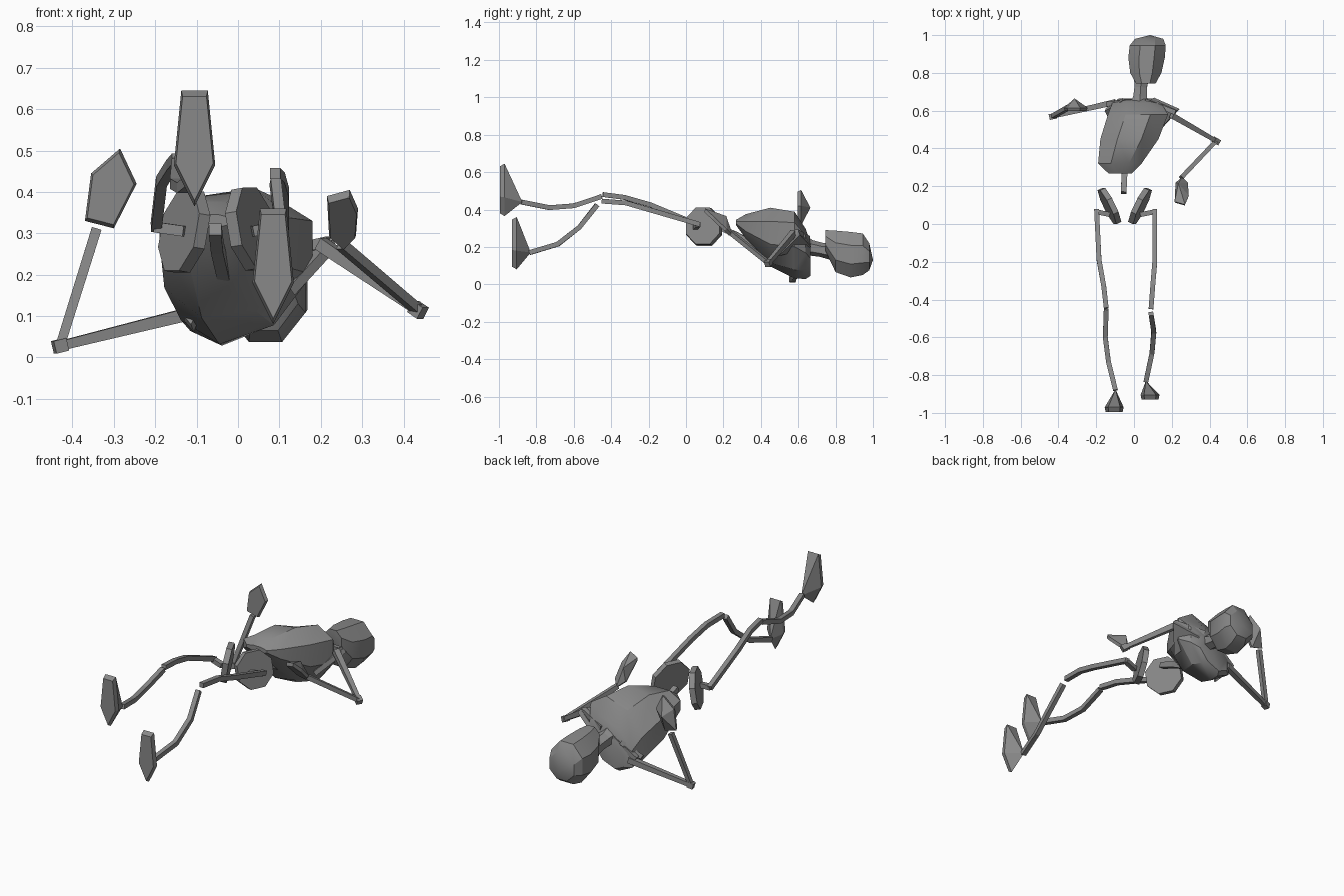
import bpy, bmesh
from math import sin, cos, pi, radians
from mathutils import Vector

cube = bpy.data.objects.get("Cube")
if cube:
    bpy.data.objects.remove(cube)

grey = bpy.data.materials.new("bone grey")
grey.use_nodes = True
grey.diffuse_color = (0.25, 0.25, 0.25, 1)
grey.node_tree.nodes["Principled BSDF"].inputs["Base Color"].default_value = (0.25, 0.25, 0.25, 1)


def skin(name, rings, tip=None, smooth=False):
    """Bridge equal rings of points; close the end with a cap or a tip."""
    bm = bmesh.new()
    loops = [[bm.verts.new(p) for p in ring] for ring in rings]
    n = len(loops[0])
    for a, b in zip(loops, loops[1:]):
        for i in range(n):
            j = (i + 1) % n
            bm.faces.new((a[i], a[j], b[j], b[i]))
    bm.faces.new(loops[0][::-1])
    if tip is None:
        bm.faces.new(loops[-1])
    else:
        apex = bm.verts.new(tip)
        for i in range(n):
            bm.faces.new((loops[-1][i], loops[-1][(i + 1) % n], apex))
    bmesh.ops.recalc_face_normals(bm, faces=bm.faces)
    mesh = bpy.data.meshes.new(name)
    bm.to_mesh(mesh)
    bm.free()
    mesh.materials.append(grey)
    ob = bpy.data.objects.new(name, mesh)
    bpy.context.collection.objects.link(ob)
    if smooth:
        bpy.ops.object.select_all(action='DESELECT')
        bpy.context.view_layer.objects.active = ob
        ob.select_set(True)
        bpy.ops.object.shade_smooth_by_angle(angle=radians(30))
    return ob


def body(name, sections, sides=8, **kw):
    """Sections across y: (y, left x, right x, low z, high z, sideways roll)."""
    k = 1 / cos(pi / sides)
    angles = [2 * pi * (i + 0.5) / sides for i in range(sides)]
    rings = []
    for y, x0, x1, z0, z1, roll in sections:
        ring = []
        for a in angles:
            dx = k * (x1 - x0) / 2 * cos(a)
            ring.append(((x0 + x1) / 2 + dx, y, (z0 + z1) / 2 + k * (z1 - z0) / 2 * sin(a) + roll * dx))
        rings.append(ring)
    return skin(name, rings, **kw)


def bone(name, points, radii, sides=4):
    """Faceted tube along a path."""
    pts = [Vector(p) for p in points]
    if not isinstance(radii, (list, tuple)):
        radii = [radii] * len(pts)
    rings = []
    for i, p in enumerate(pts):
        d = (pts[min(i + 1, len(pts) - 1)] - pts[max(i - 1, 0)]).normalized()
        up = Vector((0, 0, 1)) if abs(d.z) < 0.9 else Vector((0, 1, 0))
        u = d.cross(up).normalized()
        v = u.cross(d)
        rings.append([p + radii[i] * (u * cos(a) + v * sin(a))
                      for a in (2 * pi * (k + 0.5) / sides for k in range(sides))])
    return skin(name, rings)


def plate(name, points, thickness):
    """Thin flat slab from a planar outline."""
    pts = [Vector(p) for p in points]
    n = (pts[1] - pts[0]).cross(pts[2] - pts[0]).normalized() * thickness / 2
    return skin(name, [[p - n for p in pts], [p + n for p in pts]])


# Head, neck and rib cage
body("head", [(0.745, 0.01, 0.115, 0.18, 0.29, 0), (0.80, -0.02, 0.145, 0.065, 0.287, 0),
              (0.88, -0.03, 0.163, 0.037, 0.28, 0), (0.945, -0.023, 0.168, 0.05, 0.272, 0),
              (0.98, 0.005, 0.155, 0.075, 0.22, 0)], tip=(0.085, 1.0, 0.13), smooth=True)
bone("neck", [(0.03, 0.64, 0.2), (0.032, 0.67, 0.195), (0.035, 0.72, 0.185), (0.04, 0.78, 0.175)],
     [0.055, 0.042, 0.038, 0.045], 6)
body("rib_cage", [(0.268, -0.135, -0.01, 0.315, 0.345, 0), (0.32, -0.19, 0.04, 0.245, 0.375, 0),
                  (0.45, -0.178, 0.13, 0.105, 0.4, 0.15), (0.58, -0.138, 0.18, 0.055, 0.365, 0.35),
                  (0.64, -0.115, 0.145, 0.05, 0.275, 0.4), (0.665, -0.08, 0.1, 0.06, 0.21, 0.4)],
     smooth=True)

# Shoulder blades
plate("left_shoulder_blade", [(0.235, 0.605, 0.275), (0.1, 0.665, 0.21), (0.13, 0.49, 0.16)], 0.025)
plate("right_shoulder_blade", [(-0.152, 0.605, 0.12), (-0.06, 0.66, 0.2), (-0.11, 0.53, 0.07)], 0.025)
bone("left_collar_bone", [(0.06, 0.65, 0.245), (0.22, 0.59, 0.28)], 0.018)
bone("right_collar_bone", [(-0.01, 0.65, 0.21), (-0.14, 0.635, 0.12)], 0.018)

# Lower spine
bone("lower_spine", [(-0.055, 0.165, 0.31), (-0.05, 0.27, 0.265), (-0.03, 0.42, 0.18)], 0.021)

# Hip plates, sockets and legs
legs = {
    "left": dict(hip=(0.032, 0.095, 0.31), lean=1,
                 socket=[(0.035, 0.05, 0.305), (0.11, 0.065, 0.32)],
                 thigh=[(0.11, 0.075, 0.32), (0.11, -0.2, 0.4), (0.1, -0.32, 0.435), (0.09, -0.45, 0.445)],
                 shin=[(0.09, -0.475, 0.425), (0.105, -0.57, 0.305), (0.095, -0.685, 0.215), (0.063, -0.835, 0.17)],
                 foot=(0.085, -0.93, 0.08)),
    "right": dict(hip=(-0.13, 0.095, 0.305), lean=-1,
                  socket=[(-0.13, 0.05, 0.305), (-0.2, 0.065, 0.315)],
                  thigh=[(-0.198, 0.075, 0.315), (-0.185, -0.19, 0.425), (-0.16, -0.33, 0.465), (-0.147, -0.445, 0.48)],
                  shin=[(-0.147, -0.45, 0.47), (-0.152, -0.6, 0.42), (-0.135, -0.73, 0.41), (-0.098, -0.88, 0.44)],
                  foot=(-0.105, -0.995, 0.365)),
}
sole = [(0, 0), (0.05, 0.1), (0.032, 0.28), (-0.032, 0.28), (-0.05, 0.1)]
for side, leg in legs.items():
    c = Vector(leg["hip"])
    along = Vector((leg["lean"] * 0.43, 0.9, 0))
    up = Vector((leg["lean"] * -0.17, 0, 0.98))
    ring = [c + 0.108 * (along * cos(a) + up * sin(a)) for a in (pi * (i + 0.5) / 4 for i in range(8))]
    plate(side + "_hip_plate", ring, 0.03)
    bone(side + "_hip_joint", leg["socket"], 0.018)
    bone(side + "_thigh", leg["thigh"], 0.018)
    bone(side + "_shin", leg["shin"], 0.018)
    # Foot: bevelled sole rising to a peak at the ankle
    f = Vector(leg["foot"])
    mid = Vector((0, 0, 0.14))

    def outline(scale, dy):
        return [f + mid + (Vector((x, 0, z)) - mid) * scale + Vector((0, dy, 0)) for x, z in sole]
    skin(side + "_foot", [outline(0.9, 0), outline(1, 0.025)],
         tip=Vector(leg["shin"][-1]) + Vector((0, 0.005, 0)))

# Arms
arms = {
    "left": [(0.2, 0.575, 0.275), (0.435, 0.44, 0.115), (0.25, 0.245, 0.272)],
    "right": [(-0.1, 0.645, 0.11), (-0.43, 0.57, 0.028), (-0.342, 0.62, 0.31)],
}
for side, (shoulder, elbow, wrist) in arms.items():
    bone(side + "_upper_arm", [shoulder, elbow], [0.022, 0.016])
    bone(side + "_forearm", [elbow, wrist], [0.016, 0.017])
    e = Vector(elbow)
    out = (e - Vector(shoulder)).normalized() * 0.016
    bone(side + "_elbow", [e - out, e + out], 0.022)

# Hands: faceted palms with a raised back
right_palm = [(-0.285, 0.505), (-0.245, 0.42), (-0.30, 0.312), (-0.37, 0.33), (-0.355, 0.445)]
left_palm = [(0.215, 0.39), (0.27, 0.405), (0.29, 0.36), (0.285, 0.295), (0.255, 0.265), (0.22, 0.295)]


def hand(name, palm, y_at, back, tip):
    edge = [Vector((x, y_at(z), z)) for x, z in palm]
    mid = sum(edge, Vector()) / len(edge)
    inner = [mid + (p - mid) * 0.9 - Vector(back) for p in edge]
    skin(name, [inner, edge], tip=tip)


hand("right_hand", right_palm, lambda z: 0.615, (0, 0.018, 0), (-0.315, 0.665, 0.41))
hand("left_hand", left_palm, lambda z: 0.25 - 1.05 * (z - 0.265), (0, 0.012, 0.012), (0.235, 0.215, 0.365))
